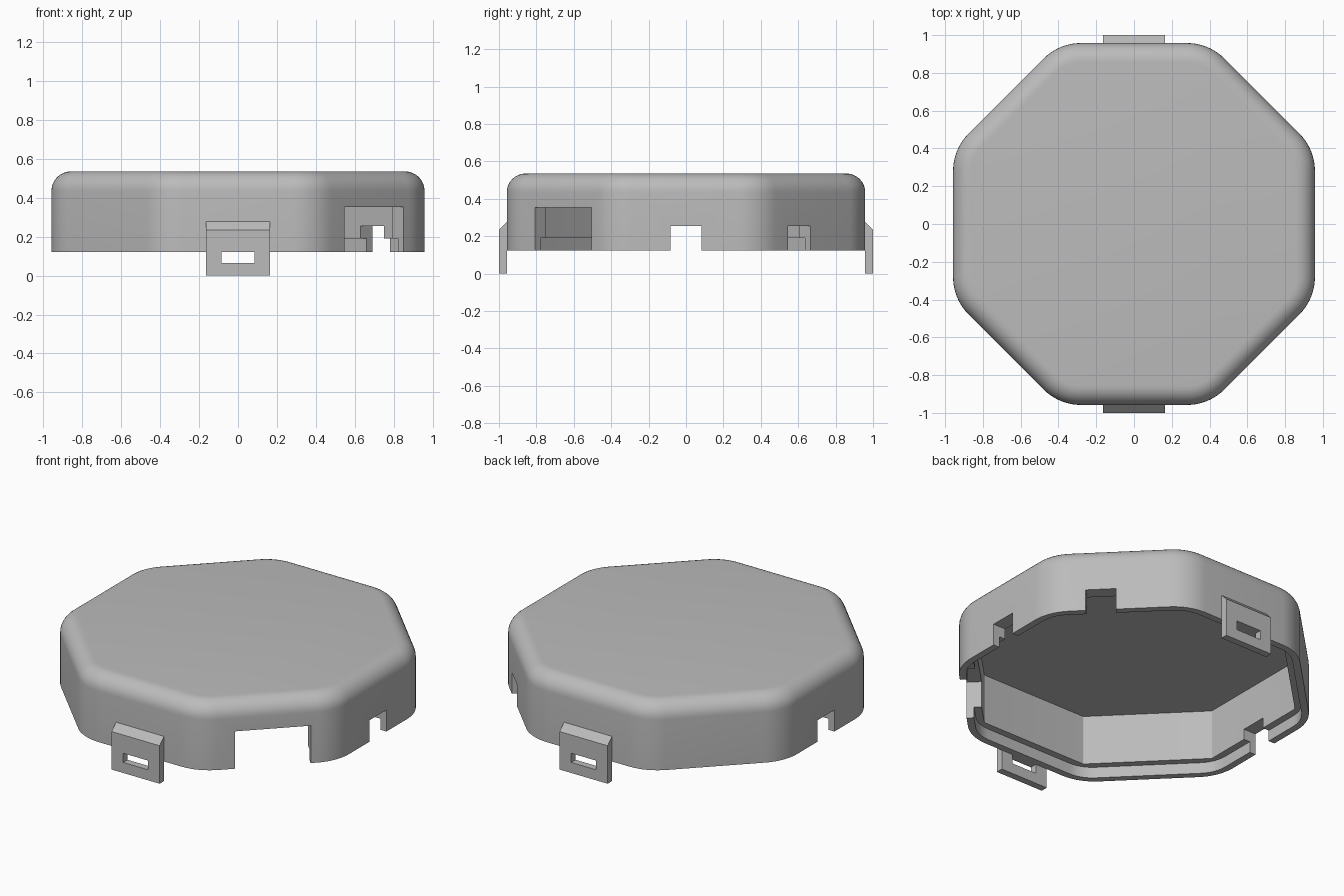
import bpy, bmesh, math
from mathutils import Matrix, Vector

cube = bpy.data.objects.get("Cube")
if cube:
    bpy.data.objects.remove(cube, do_unlink=True)

APOTHEM, BASE, TOP, FILLET = 0.958, 0.122, 0.535, 0.1

grey = bpy.data.materials.new("matte grey")
grey.use_nodes = True
grey.diffuse_color = (0.5, 0.5, 0.5, 1)
grey.node_tree.nodes["Principled BSDF"].inputs["Base Color"].default_value = (0.5, 0.5, 0.5, 1)


def make_object(name, bm):
    bmesh.ops.recalc_face_normals(bm, faces=bm.faces)
    mesh = bpy.data.meshes.new(name)
    bm.to_mesh(mesh)
    bm.free()
    mesh.materials.append(grey)
    obj = bpy.data.objects.new(name, mesh)
    bpy.context.collection.objects.link(obj)
    return obj


def octagon_ring(bm, inset, z, radius, steps=8):
    """One octagon loop with rounded corners."""
    reach = (APOTHEM - inset - radius) / math.cos(math.pi / 8)
    ring = []
    for corner in range(8):
        mid = (corner + 0.5) * math.pi / 4
        for i in range(steps + 1):
            a = mid + (i / steps - 0.5) * math.pi / 4
            ring.append(bm.verts.new((reach * math.cos(mid) + radius * math.cos(a),
                                      reach * math.sin(mid) + radius * math.sin(a), z)))
    return ring


def add_box(bm, low, high, turn=0):
    size = Vector(high) - Vector(low)
    centre = (Vector(high) + Vector(low)) / 2
    matrix = (Matrix.Rotation(math.radians(turn), 4, "Z") @ Matrix.Translation(centre)
              @ Matrix.Diagonal((*size, 1)))
    bmesh.ops.create_cube(bm, size=1, matrix=matrix)


def cut(obj, bm):
    cutter = make_object("cutter", bm)
    cutter.hide_render = True
    mod = obj.modifiers.new("openings", "BOOLEAN")
    mod.operation, mod.solver, mod.object = "DIFFERENCE", "EXACT", cutter
    bpy.context.view_layer.objects.active = obj
    bpy.ops.object.modifier_apply(modifier=mod.name)
    bpy.data.objects.remove(cutter, do_unlink=True)


# Lid shell: filleted outside, stepped rim, sharp-cornered inside (inset, z, corner radius)
rings = []
for i in range(9):
    a = math.pi / 2 * (1 - i / 8)
    inset = FILLET * (1 - math.cos(a))
    rings.append((inset, TOP - FILLET + FILLET * math.sin(a), 0.28 - inset))
rings += [(0, BASE, 0.28), (0.042, BASE, 0.2), (0.042, 0.19, 0.2),
          (0.085, 0.19, 0.01), (0.085, 0.497, 0.01)]
bm = bmesh.new()
loops = [octagon_ring(bm, *r) for r in rings]
for upper, lower in zip(loops, loops[1:]):
    for i in range(len(upper)):
        j = (i + 1) % len(upper)
        bm.faces.new((upper[i], upper[j], lower[j], lower[i]))
bm.faces.new(loops[0])
bm.faces.new(loops[-1])
lid = make_object("lid_shell", bm)

# Wall openings: two side notches, a small and a large diagonal one (turn, centre, half width, top)
bm = bmesh.new()
for turn, mid, half, top in [(0, 0, 0.082, 0.255), (180, 0, 0.082, 0.255),
                             (45, -0.103, 0.085, 0.255), (-45, 0.03, 0.215, 0.353)]:
    add_box(bm, (0.8, mid - half, 0), (1.1, mid + half, top), turn)
cut(lid, bm)

# Slotted clips on the front and back
for name, side in (("front_clip", -1), ("back_clip", 1)):
    bm = bmesh.new()
    profile = [(0.957, 0), (1, 0), (1, 0.235), (0.957, 0.278)]
    face = bm.faces.new([bm.verts.new((-0.164, side * y, z)) for y, z in profile])
    new = bmesh.ops.extrude_face_region(bm, geom=[face])["geom"]
    bmesh.ops.translate(bm, vec=(0.328, 0, 0),
                        verts=[v for v in new if isinstance(v, bmesh.types.BMVert)])
    clip = make_object(name, bm)
    bm = bmesh.new()
    add_box(bm, (-0.085, side - 0.1, 0.065), (0.085, side + 0.1, BASE))
    cut(clip, bm)

# Smooth the rounded corners, keep hard edges
bpy.ops.object.select_all(action="DESELECT")
lid.select_set(True)
bpy.context.view_layer.objects.active = lid
bpy.ops.object.shade_smooth_by_angle(angle=math.radians(30))
